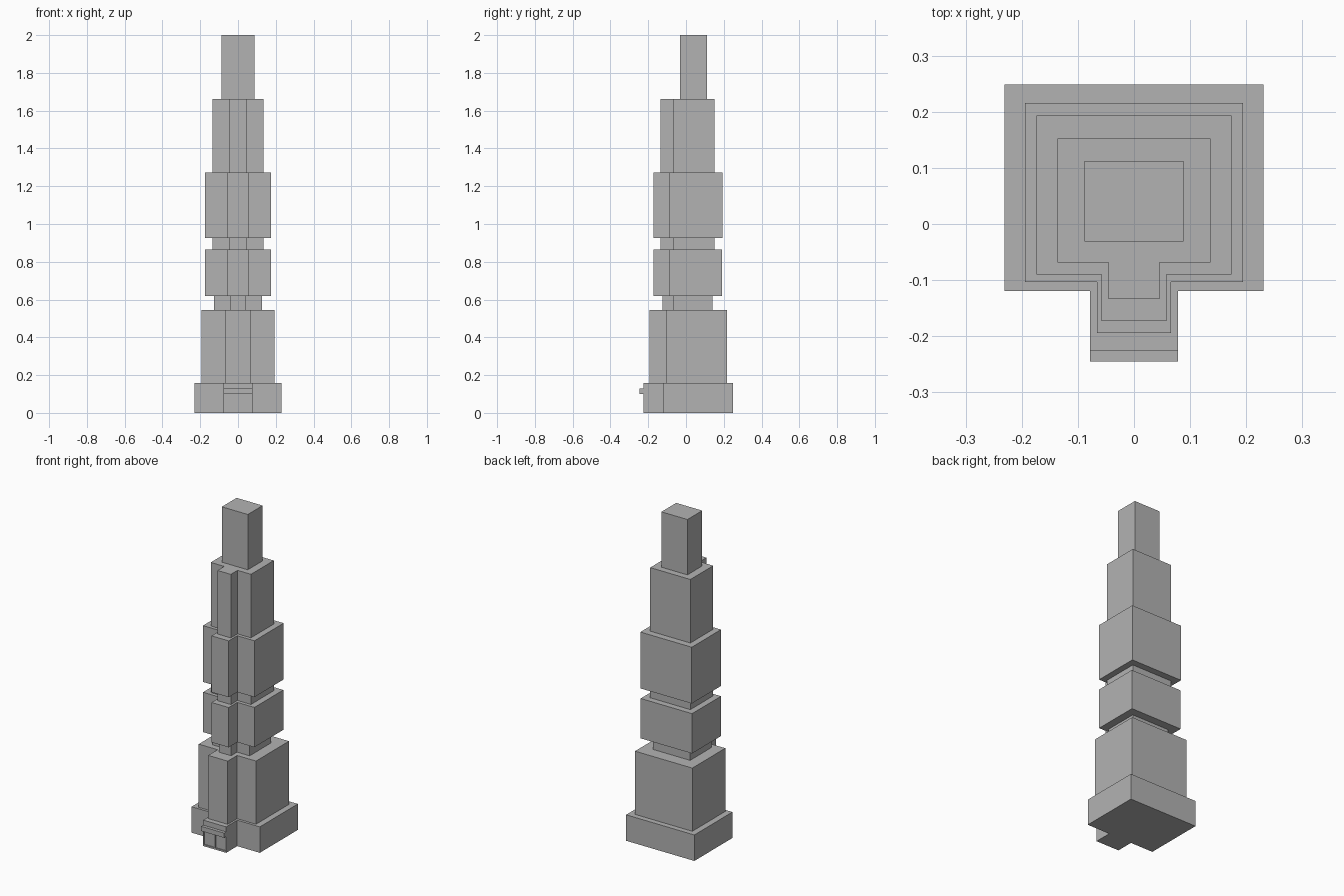
import bpy
import bmesh

cube = bpy.data.objects.get("Cube")
if cube:
    bpy.data.objects.remove(cube, do_unlink=True)

GREY = (0.45, 0.45, 0.45, 1)
stone = bpy.data.materials.new("grey_stone")
stone.use_nodes = True
stone.diffuse_color = GREY
stone.node_tree.nodes["Principled BSDF"].inputs["Base Color"].default_value = GREY


def prism(name, outline, z0, z1):
    """Extrude a counter-clockwise plan outline from z0 to z1."""
    bm = bmesh.new()
    base = bm.faces.new([bm.verts.new((x, y, z0)) for x, y in outline])
    top = bmesh.ops.extrude_face_region(bm, geom=[base], use_keep_orig=True)
    verts = [g for g in top["geom"] if isinstance(g, bmesh.types.BMVert)]
    bmesh.ops.translate(bm, vec=(0, 0, z1 - z0), verts=verts)
    bmesh.ops.recalc_face_normals(bm, faces=bm.faces)
    mesh = bpy.data.meshes.new(name)
    bm.to_mesh(mesh)
    bm.free()
    mesh.materials.append(stone)
    obj = bpy.data.objects.new(name, mesh)
    bpy.context.collection.objects.link(obj)
    return obj


def box(name, x0, x1, y0, y1, z0, z1):
    return prism(name, [(x0, y0), (x1, y0), (x1, y1), (x0, y1)], z0, z1)


def tier(name, half, back, shoulder, stem, front, z0, z1):
    """T-shaped storey block with a projecting front bay."""
    right = [(stem, front), (stem, shoulder), (half, shoulder), (half, back)]
    left = [(-x, y) for x, y in reversed(right)]
    return prism(name, right + left, z0, z1)


# Stacked tower tiers
base = tier("base", 0.231, 0.249, -0.119, 0.078, -0.226, 0, 0.159)
tier("lower_tier", 0.194, 0.216, -0.103, 0.066, -0.194, 0.159, 0.546)
tier("lower_neck", 0.126, 0.14, -0.067, 0.041, -0.125, 0.546, 0.62)
tier("middle_tier", 0.174, 0.19, -0.09, 0.058, -0.173, 0.62, 0.864)
tier("upper_neck", 0.136, 0.152, -0.069, 0.045, -0.134, 0.864, 0.927)
tier("upper_tier", 0.174, 0.193, -0.09, 0.058, -0.173, 0.927, 1.272)
tier("high_tier", 0.136, 0.152, -0.069, 0.045, -0.134, 1.272, 1.661)
box("top_block", -0.088, 0.088, -0.031, 0.112, 1.661, 2)

# Entrance canopy
box("canopy", -0.078, 0.078, -0.245, -0.226, 0.099, 0.128)

# Twin doors, recessed into the front bay
for x0, x1 in ((-0.072, -0.004), (0.004, 0.072)):
    cutter = box("door_cutter", x0, x1, -0.24, -0.22, 0.01, 0.093)
    cutter.hide_render = True
    cut = base.modifiers.new("door_recess", "BOOLEAN")
    cut.operation = "DIFFERENCE"
    cut.solver = "EXACT"
    cut.object = cutter
    bpy.context.view_layer.objects.active = base
    bpy.ops.object.modifier_apply(modifier=cut.name)
    bpy.data.objects.remove(cutter, do_unlink=True)
